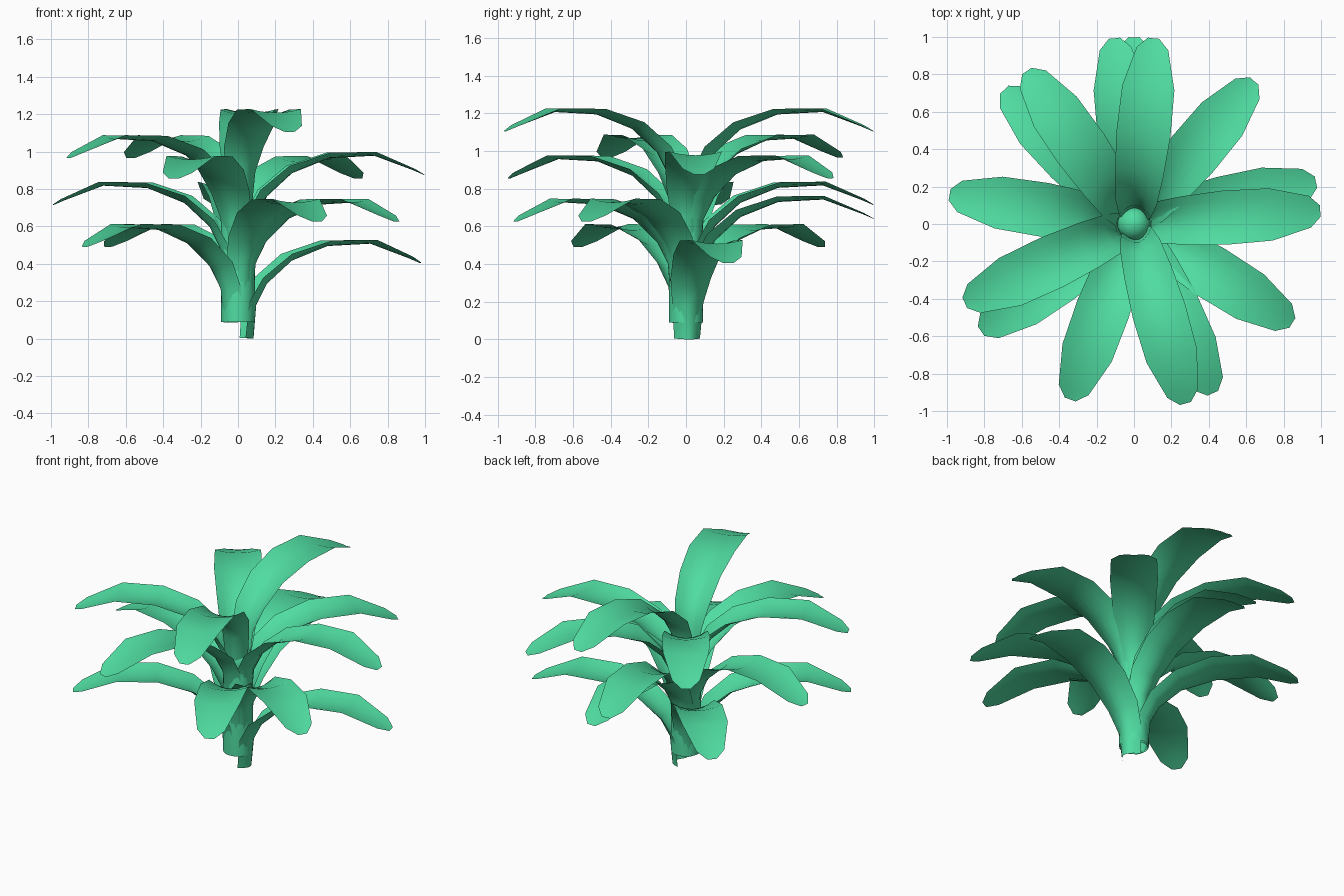
import bpy, math
from mathutils import Vector

if "Cube" in bpy.data.objects:
    bpy.data.objects.remove(bpy.data.objects["Cube"])

mat = bpy.data.materials.new("leaf_green")
mat.diffuse_color = (0.08, 0.72, 0.36, 1)
mat.use_nodes = True
mat.node_tree.nodes["Principled BSDF"].inputs["Base Color"].default_value = mat.diffuse_color

# leaf stations: radius, height, half width, channel depth
STATIONS = [(0.085, 0.0, 0.07, 0.06), (0.10, 0.18, 0.085, 0.06),
            (0.155, 0.29, 0.11, 0.055), (0.29, 0.415, 0.13, 0.045),
            (0.49, 0.495, 0.145, 0.03), (0.73, 0.508, 0.14, 0.02),
            (0.94, 0.43, 0.085, 0.008), (0.998, 0.405, 0.03, 0.002)]
# (direction in degrees, start height) in three tiers of five
LEAVES = [(13, 0), (134, .085), (215, .085), (295, .22), (328, .22),
          (90, .235), (171, .31), (96, .31), (250, .45), (50, .45),
          (4, .47), (125, .56), (205, .56), (84, .70), (286, .70)]


def finish(name, verts, faces):
    me = bpy.data.meshes.new(name)
    me.from_pydata(verts, [], faces)
    me.materials.append(mat)
    ob = bpy.data.objects.new(name, me)
    bpy.context.collection.objects.link(ob)
    for p in me.polygons:
        p.use_smooth = True
    return ob


# arching channelled leaves
ACROSS = 6
for i, (deg, z0) in enumerate(LEAVES):
    a = math.radians(deg)
    out, side = Vector((math.cos(a), math.sin(a), 0)), Vector((-math.sin(a), math.cos(a), 0))
    verts, faces = [], []
    for k, (r, z, w, d) in enumerate(STATIONS):
        r0, zz0 = STATIONS[max(k - 1, 0)][:2]
        r1, zz1 = STATIONS[min(k + 1, len(STATIONS) - 1)][:2]
        t = Vector((r1 - r0, zz1 - zz0)).normalized()
        for j in range(ACROSS + 1):
            u = 2 * j / ACROSS - 1
            lift = d * u * u
            p = out * (r - t.y * lift) + side * (w * u)
            verts.append((p.x, p.y, z0 + z + t.x * lift))
    n = ACROSS + 1
    for k in range(len(STATIONS) - 1):
        for j in range(ACROSS):
            q = k * n + j
            faces.append((q, q + n, q + n + 1, q + 1))
    finish(f"leaf_{i + 1}", verts, faces)

# central stem with a rounded bud on top
R, SEG = 0.09, 20
prof = [(R, 0.09), (R, 0.70)] + [(R * math.cos(b), 0.70 + R * math.sin(b))
                                 for b in (math.radians(x) for x in (18, 36, 54, 72, 88))]
verts = [(r * math.cos(2 * math.pi * s / SEG), r * math.sin(2 * math.pi * s / SEG), z)
         for r, z in prof for s in range(SEG)]
faces = [(k * SEG + s, k * SEG + (s + 1) % SEG, (k + 1) * SEG + (s + 1) % SEG, (k + 1) * SEG + s)
         for k in range(len(prof) - 1) for s in range(SEG)]
faces.append(tuple((len(prof) - 1) * SEG + s for s in range(SEG)))
finish("stem_bud", verts, faces)
